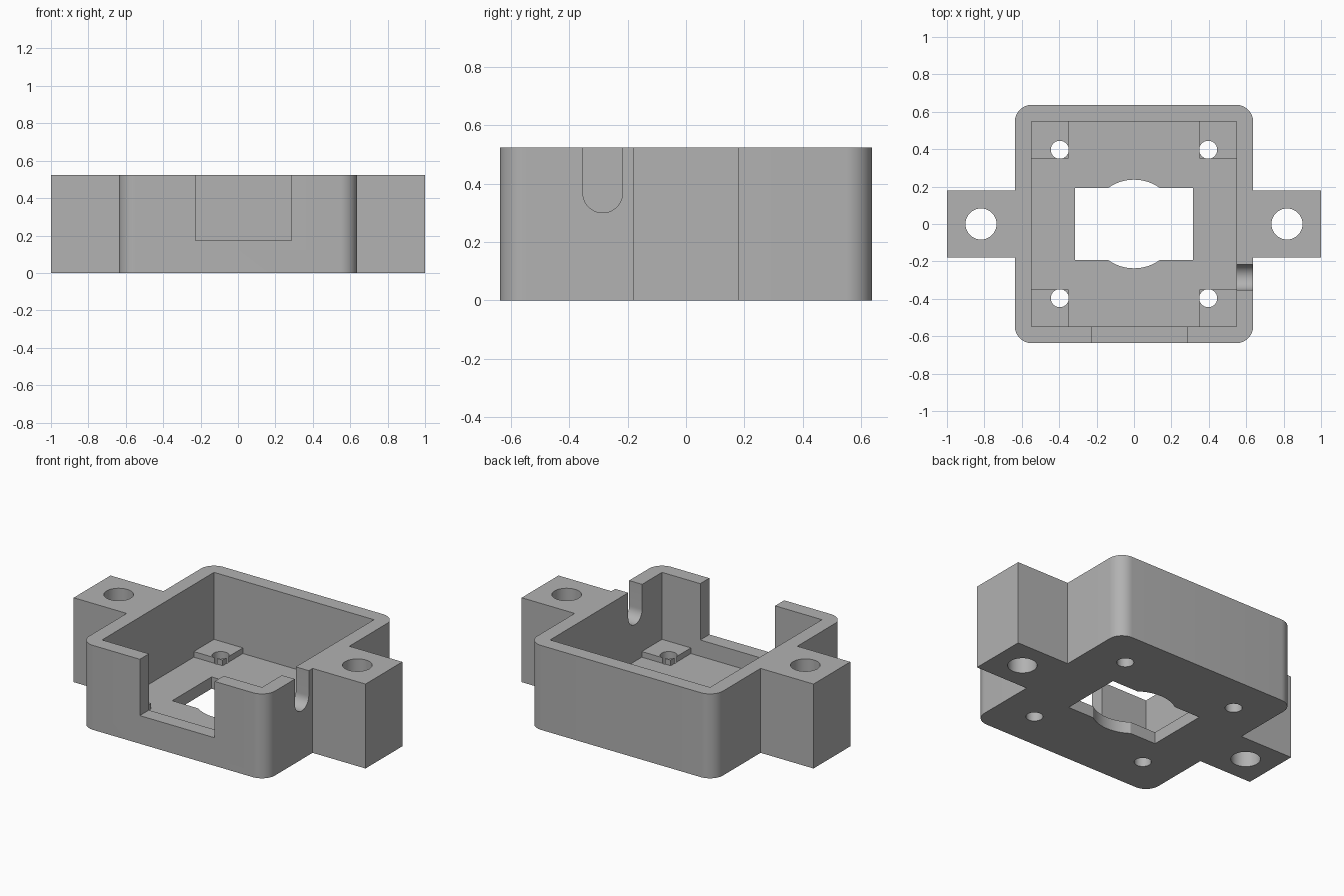
import bpy
import bmesh
from math import asin, cos, pi, radians, sin
from mathutils import Vector

default = bpy.data.objects.get("Cube")
if default:
    bpy.data.objects.remove(default, do_unlink=True)

HEIGHT = 0.523
FLOOR = 0.073
PAD_TOP = 0.108
OUTER, INNER, CORNER = 0.637, 0.548, 0.09
EAR = 0.18

grey = bpy.data.materials.new("light grey")
grey.use_nodes = True
grey.diffuse_color = (0.445, 0.445, 0.445, 1)
grey.node_tree.nodes["Principled BSDF"].inputs["Base Color"].default_value = grey.diffuse_color


def arc(cx, cy, r, start, end, steps=12):
    """Points along an arc, angles in radians."""
    angles = [start + (end - start) * i / steps for i in range(steps + 1)]
    return [(cx + r * cos(a), cy + r * sin(a)) for a in angles]


def circle(cx, cy, r, steps=40):
    return arc(cx, cy, r, 0, 2 * pi, steps)[:-1]


def rect(x0, y0, x1, y1):
    return [(x0, y0), (x1, y0), (x1, y1), (x0, y1)]


def half_turn(points):
    """Complete an outline with the same points turned by 180 degrees."""
    return points + [(-x, -y) for x, y in points]


def prism(name, outline, low, high, along_x=False):
    """Extrude a flat outline along z, or a (y, z) outline along x."""
    bm = bmesh.new()
    place = (lambda a, b: (low, a, b)) if along_x else (lambda a, b: (a, b, low))
    face = bm.faces.new([bm.verts.new(place(a, b)) for a, b in outline])
    top = bmesh.ops.extrude_face_region(bm, geom=[face])["geom"]
    shift = Vector((high - low, 0, 0)) if along_x else Vector((0, 0, high - low))
    bmesh.ops.translate(bm, verts=[v for v in top if isinstance(v, bmesh.types.BMVert)], vec=shift)
    bmesh.ops.recalc_face_normals(bm, faces=bm.faces)
    mesh = bpy.data.meshes.new(name)
    bm.to_mesh(mesh)
    bm.free()
    mesh.materials.append(grey)
    obj = bpy.data.objects.new(name, mesh)
    bpy.context.collection.objects.link(obj)
    return obj


def combine(target, tool, operation):
    """Apply a boolean and remove the tool."""
    tool.hide_render = True
    mod = target.modifiers.new(tool.name, "BOOLEAN")
    mod.operation, mod.solver, mod.object = operation, "EXACT", tool
    bpy.context.view_layer.objects.active = target
    bpy.ops.object.modifier_apply(modifier=mod.name)
    bpy.data.objects.remove(tool, do_unlink=True)


def cut(name, *args, **kwargs):
    combine(housing, prism(name, *args, **kwargs), "DIFFERENCE")


# Rounded housing with a mounting ear on each side
c = OUTER - CORNER
side = arc(c, -c, CORNER, -pi / 2, 0)
side += [(OUTER, -EAR), (1, -EAR), (1, EAR), (OUTER, EAR)]
side += arc(c, c, CORNER, 0, pi / 2)
housing = prism("motor_housing", half_turn(side), 0, HEIGHT)

# Open cavity
cut("cavity", rect(-INNER, -INNER, INNER, INNER), FLOOR, 1)

# Raised screw pads in the four corners, sunk into the walls and floor
corners = [(sx, sy) for sx in (-1, 1) for sy in (-1, 1)]
for sx, sy in corners:
    outline = rect(0.35 * sx, 0.35 * sy, 0.58 * sx, 0.58 * sy)
    combine(housing, prism("screw_pad", outline, FLOOR - 0.03, PAD_TOP), "UNION")

# Screw holes through the pads and bolt holes through the ears
for sx, sy in corners:
    cut("screw_hole", circle(0.397 * sx, 0.397 * sy, 0.048), -1, 1)
for sx in (-1, 1):
    cut("bolt_hole", circle(0.818 * sx, 0, 0.083), -1, 1)

# Floor opening: a rectangle bulging to a circle at front and back
r, half_depth = 0.237, 0.193
a = asin(half_depth / r)
opening = [(0.316, -half_depth), (0.316, half_depth)] + arc(0, 0, r, a, pi - a)
cut("floor_opening", half_turn(opening), -1, 0.3)

# Wide notch in the front wall
cut("front_notch", rect(-0.227, -0.8, 0.286, -0.5), 0.174, 1)

# Round-bottomed cable slot in the left wall
slot = arc(-0.285, 0.368, 0.068, pi, 2 * pi, 20) + [(-0.217, 1), (-0.353, 1)]
cut("cable_slot", slot, 0.5, 0.75, along_x=True)

# Smooth the round surfaces, keep the edges sharp
bpy.ops.object.select_all(action="DESELECT")
housing.select_set(True)
bpy.context.view_layer.objects.active = housing
bpy.ops.object.shade_smooth_by_angle(angle=radians(30))
